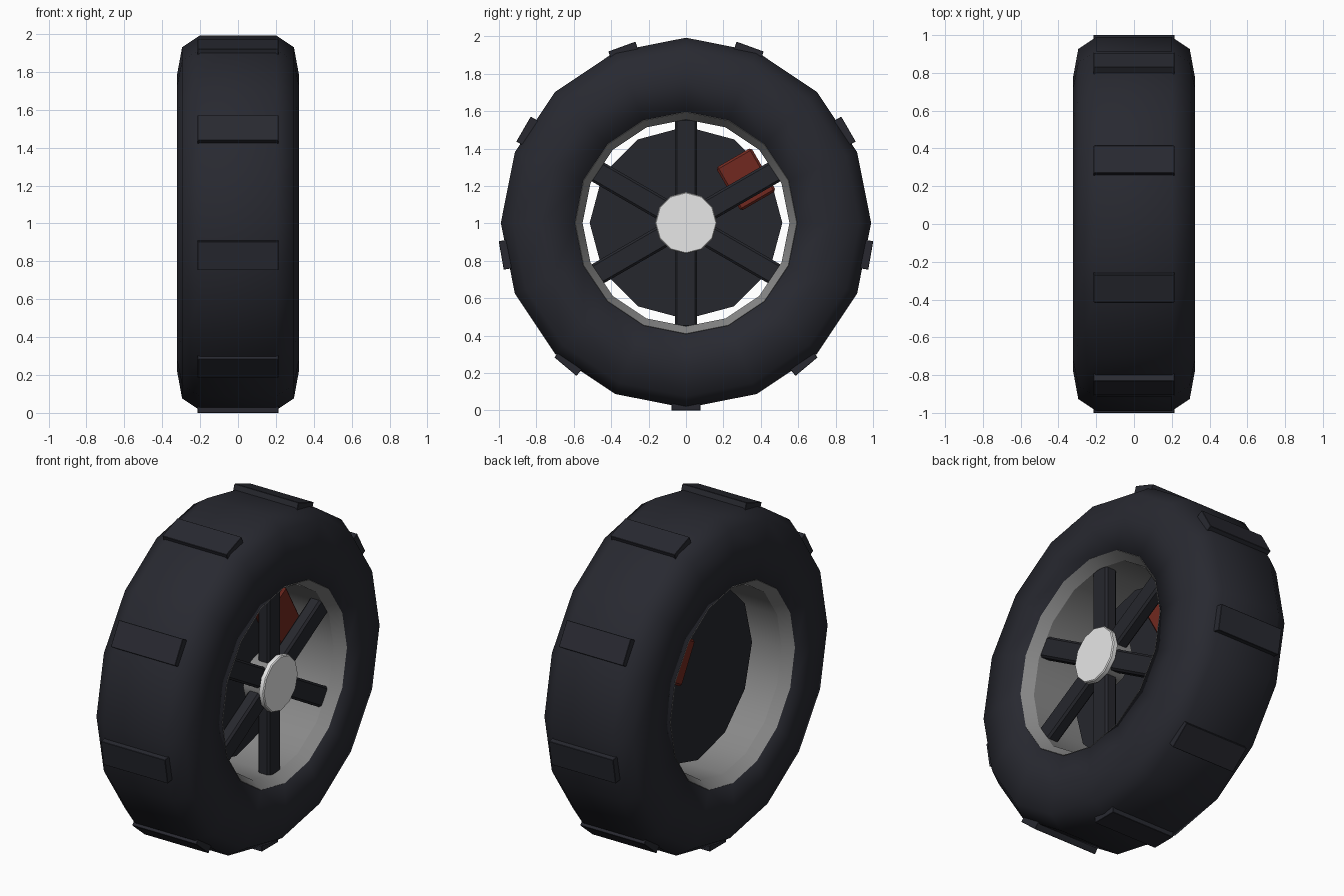
import bpy, bmesh, math
from mathutils import Matrix, Vector

if "Cube" in bpy.data.objects:
    bpy.data.objects.remove(bpy.data.objects["Cube"])

CENTRE = Vector((0, 0, 1.003))


def material(name, colour):
    m = bpy.data.materials.new(name)
    m.use_nodes = True
    m.diffuse_color = (*colour, 1)
    m.node_tree.nodes["Principled BSDF"].inputs["Base Color"].default_value = (*colour, 1)
    return m


rubber = material("dark rubber", (0.021, 0.022, 0.03))
dark_metal = material("dark metal", (0.019, 0.02, 0.026))
grey = material("grey metal", (0.25, 0.25, 0.25))
silver = material("bright silver", (0.8, 0.8, 0.8))
red = material("brick red", (0.165, 0.022, 0.014))


def finish(name, bm, mat, smooth=None):
    bmesh.ops.recalc_face_normals(bm, faces=bm.faces)
    mesh = bpy.data.meshes.new(name)
    bm.to_mesh(mesh)
    bm.free()
    mesh.materials.append(mat)
    ob = bpy.data.objects.new(name, mesh)
    ob.location = CENTRE
    bpy.context.collection.objects.link(ob)
    if smooth:
        bpy.ops.object.select_all(action="DESELECT")
        ob.select_set(True)
        bpy.context.view_layer.objects.active = ob
        bpy.ops.object.shade_smooth_by_angle(angle=math.radians(smooth))
    return ob


def lathe(name, profile, sides, mat, smooth, closed=True, caps=False):
    """Turn (x, radius) points about the axle, first corner straight up."""
    bm = bmesh.new()
    rings = []
    for k in range(sides):
        a = 2 * math.pi * k / sides
        rings.append([bm.verts.new((x, r * math.sin(a), r * math.cos(a))) for x, r in profile])
    n = len(profile)
    for k in range(sides):
        p, q = rings[k], rings[(k + 1) % sides]
        for i in range(n if closed else n - 1):
            j = (i + 1) % n
            bm.faces.new((p[i], p[j], q[j], q[i]))
    if caps:
        bm.faces.new([r[0] for r in rings])
        bm.faces.new([r[-1] for r in rings])
    return finish(name, bm, mat, smooth)


def block(name, x, radial, tangent, angle, mat, bevel):
    """Box with ranges across, outward and around the wheel."""
    bm = bmesh.new()
    bmesh.ops.create_cube(bm, size=1)
    for v in bm.verts:
        v.co = [lo + (c + 0.5) * (hi - lo) for c, (lo, hi) in zip(v.co, (x, radial, tangent))]
    bmesh.ops.bevel(bm, geom=bm.edges[:], offset=bevel, segments=1, affect="EDGES")
    bmesh.ops.rotate(bm, verts=bm.verts, matrix=Matrix.Rotation(math.radians(angle), 3, "X"))
    return finish(name, bm, mat)


def mirrored(half):
    return half + [(-x, r) for x, r in reversed(half)]


# Tyre: symmetric cross-section, smooth right round into the bead
lathe("tyre", mirrored([(0.2, 0.99), (0.295, 0.927), (0.323, 0.775), (0.31, 0.593)]),
      16, rubber, 175)

# Tread blocks
for i in range(9):
    block(f"tread_block_{i + 1}", (-0.214, 0.214), (0.94, 1.003), (-0.077, 0.077),
          -90 + 40 * i, rubber, 0.002)

# Rim barrel with steep lips
lathe("rim", mirrored([(0.305, 0.598), (0.313, 0.592), (0.25, 0.553)]), 16, grey, 25)

# Hub and its cap
lathe("hub", [(0.14, 0.15), (0.265, 0.15)], 12, grey, 35, False, True)
lathe("hub_cap", [(0.255, 0.165), (0.28, 0.165), (0.286, 0.16)], 12, silver, 35, False, True)

# Spokes
for i in range(6):
    block(f"spoke_{i + 1}", (0.17, 0.247), (0.08, 0.56), (-0.06, 0.06),
          30 + 60 * i, dark_metal, 0.012)

# Brake disc and caliper
lathe("brake_disc", [(-0.08, 0.515), (-0.01, 0.515)], 12, dark_metal, 35, False, True)
block("brake_caliper", (-0.18, 0.08), (0.285, 0.503), (-0.092, 0.175), 30, red, 0.012)
